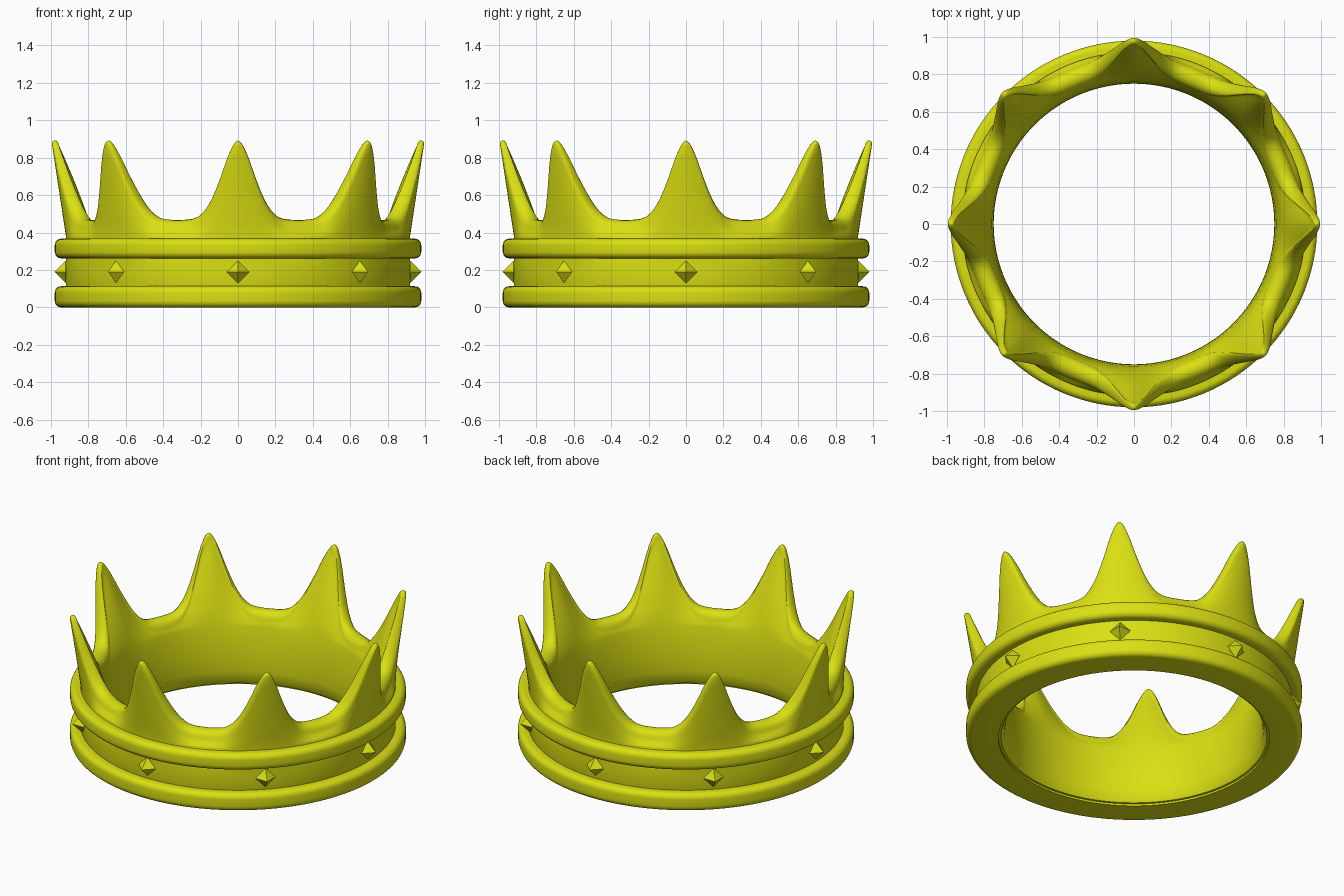
import bpy, bmesh, math
from mathutils import Matrix

cube = bpy.data.objects.get("Cube")
if cube:
    bpy.data.objects.remove(cube, do_unlink=True)

gold = bpy.data.materials.new("yellow gold")
gold.use_nodes = True
gold.diffuse_color = (0.70, 0.74, 0.006, 1)
gold.node_tree.nodes["Principled BSDF"].inputs["Base Color"].default_value = gold.diffuse_color

SPIKES = 8
HALF = math.pi / SPIKES


def finish(bm, name, smooth=True):
    bmesh.ops.recalc_face_normals(bm, faces=bm.faces)
    mesh = bpy.data.meshes.new(name)
    bm.to_mesh(mesh)
    bm.free()
    mesh.materials.append(gold)
    obj = bpy.data.objects.new(name, mesh)
    bpy.context.collection.objects.link(obj)
    if smooth:
        bpy.ops.object.select_all(action='DESELECT')
        obj.select_set(True)
        bpy.context.view_layer.objects.active = obj
        bpy.ops.object.shade_smooth_by_angle(angle=math.radians(50))
    return obj


def loft(name, angles, section):
    """Join closed (radius, z) sections placed at each angle around z."""
    bm = bmesh.new()
    cols = [[bm.verts.new((r * math.cos(a), r * math.sin(a), z)) for r, z in section(a)]
            for a in angles]
    for i, col in enumerate(cols):
        nxt = cols[(i + 1) % len(cols)]
        for j in range(len(col)):
            k = (j + 1) % len(col)
            bm.faces.new((col[j], nxt[j], nxt[k], col[k]))
    return finish(bm, name)


# Spike outline: angle from the spike's centre, height
OUTLINE = [(0, .892), (.012, .887), (.024, .873), (.036, .85), (.06, .8), (.098, .7),
           (.145, .6), (.178, .55), (.215, .508), (.25, .485), (.29, .473), (.34, .468), (.4, .467)]


def rim_height(d):
    for (a, h), (b, g) in zip(OUTLINE, OUTLINE[1:]):
        if d <= b:
            return h + (g - h) * (d - a) / (b - a)
    return OUTLINE[-1][1]


# Band with its spikes, leaning outward
def band_section(angle):
    d = abs((angle + HALF) % (2 * HALF) - HALF)
    h = rim_height(d)
    k = (h - .467) / .425
    mid = .84 + .138 * k ** .85
    t = .055 - .038 * k ** .7
    base, shoulder = .38, h - t
    pts = [(.90, .012), (.92, .05), (.92, .2)]
    steps = 8
    for i in range(steps + 1):
        s = i / steps
        pts.append((.92 + s * (mid + t - .92), base + s * (shoulder - base)))
    for i in range(1, 8):
        a = math.pi * i / 8
        pts.append((mid + t * math.cos(a), shoulder + t * math.sin(a)))
    for i in range(steps, -1, -1):
        s = i / steps
        pts.append((.775 + s ** 1.2 * (mid - t - .775), base + s * (shoulder - base)))
    return pts + [(.76, .29), (.752, .2), (.75, .1), (.757, .045), (.775, .012)]


angles = []
for n in range(SPIKES):
    for i in range(-17, 18):
        u = i / 17.5
        angles.append(2 * HALF * n + math.copysign(abs(u) ** 1.4, u) * HALF)
loft("spiked_band", angles, band_section)


# Rounded hoops around the band
def hoop(name, low, high, inner):
    def section(_):
        rad, pts = .035, [(inner, low), ]
        for centre, start in ((low + rad, -90), (high - rad, 0)):
            for i in range(7):
                a = math.radians(start + 15 * i)
                pts.append((.98 - rad + rad * math.cos(a), centre + rad * math.sin(a)))
        return pts + [(inner, high)]
    loft(name, [math.tau * i / 128 for i in range(128)], section)


hoop("lower_hoop", 0, .113, .79)
hoop("upper_hoop", .262, .367, .88)

# Eight-sided studs, one below each spike
for n in range(SPIKES):
    bm = bmesh.new()
    axes = [(1, 0, 0), (0, 1, 0), (-1, 0, 0), (0, -1, 0)]
    ring = [bm.verts.new(v) for v in axes]
    for tip in (bm.verts.new((0, 0, 1)), bm.verts.new((0, 0, -1))):
        for i in range(4):
            bm.faces.new((ring[i], ring[(i + 1) % 4], tip))
    place = (Matrix.Rotation(2 * HALF * n, 4, 'Z') @ Matrix.Translation((.922, 0, .19))
             @ Matrix.Scale(.06, 4))
    bmesh.ops.transform(bm, matrix=place, verts=bm.verts)
    finish(bm, f"stud_{n + 1}", smooth=False)
